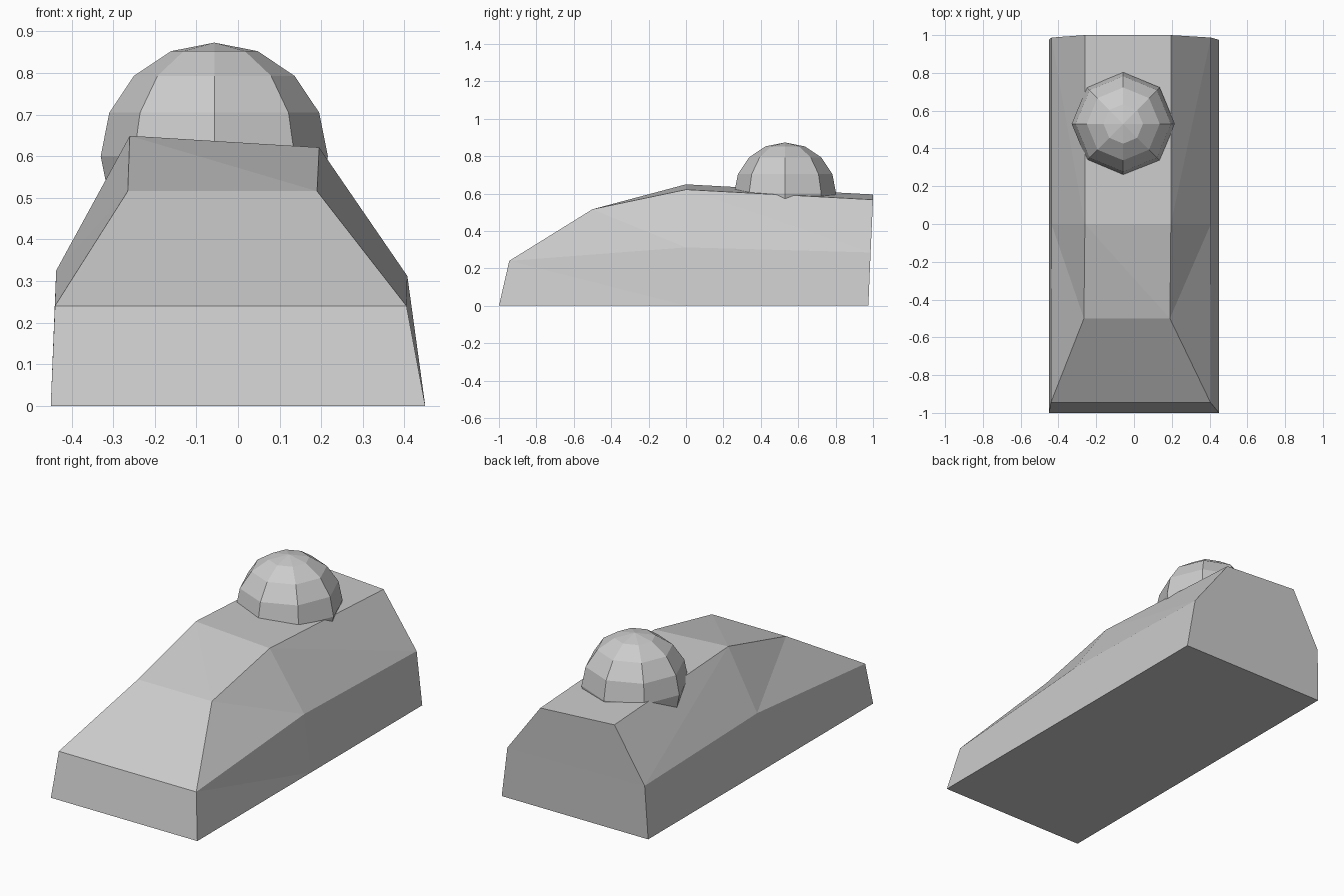
import bpy
import bmesh

cube = bpy.data.objects.get("Cube")
if cube:
    bpy.data.objects.remove(cube, do_unlink=True)

grey = bpy.data.materials.new("plain_grey")
grey.use_nodes = True
grey.diffuse_color = (0.6, 0.6, 0.6, 1)
grey.node_tree.nodes["Principled BSDF"].inputs["Base Color"].default_value = (0.6, 0.6, 0.6, 1)


def make_object(name, bm):
    bmesh.ops.recalc_face_normals(bm, faces=bm.faces)
    mesh = bpy.data.meshes.new(name)
    bm.to_mesh(mesh)
    bm.free()
    mesh.materials.append(grey)
    obj = bpy.data.objects.new(name, mesh)
    bpy.context.collection.objects.link(obj)
    return obj


# Sloped body: each pair holds its -x and +x corner
bm = bmesh.new()


def pair(y, left, right):
    return [bm.verts.new((x, y, z)) for x, z in (left, right)]


base_front = pair(-1, (-0.45, 0), (0.45, 0))
base_mid = pair(0, (-0.45, 0), (0.45, 0))
base_back = pair(0.975, (-0.45, 0), (0.45, 0))
nose = pair(-0.945, (-0.44, 0.24), (0.405, 0.24))
side_mid = pair(0, (-0.437, 0.325), (0.407, 0.312))
side_back = pair(0.987, (-0.437, 0.298), (0.407, 0.285))
roof_front = pair(-0.5, (-0.265, 0.516), (0.19, 0.516))
roof_mid = pair(0, (-0.26, 0.649), (0.195, 0.621))
roof_back = pair(1, (-0.26, 0.595), (0.195, 0.567))

# Bands running across the body
for a, b in ((base_front, nose), (nose, roof_front), (roof_mid, roof_back),
             (roof_back, side_back), (side_back, base_back),
             (base_back, base_mid), (base_mid, base_front)):
    bm.faces.new((a[0], a[1], b[1], b[0]))
bm.faces.new((roof_front[0], roof_front[1], roof_mid[0]))
bm.faces.new((roof_front[1], roof_mid[1], roof_mid[0]))

# Faceted flanks
for s in (0, 1):
    for ring in ((base_front, base_mid, nose), (base_mid, side_mid, nose),
                 (base_mid, base_back, side_back, side_mid),
                 (nose, side_mid, roof_front), (side_mid, roof_mid, roof_front),
                 (side_mid, side_back, roof_mid), (side_back, roof_back, roof_mid)):
        bm.faces.new([p[s] for p in ring])
make_object("body", bm)

# Low-poly ball sunk into the roof
bm = bmesh.new()
bmesh.ops.create_uvsphere(bm, u_segments=8, v_segments=8, radius=0.273)
dome = make_object("dome", bm)
dome.location = (-0.057, 0.53, 0.6)
